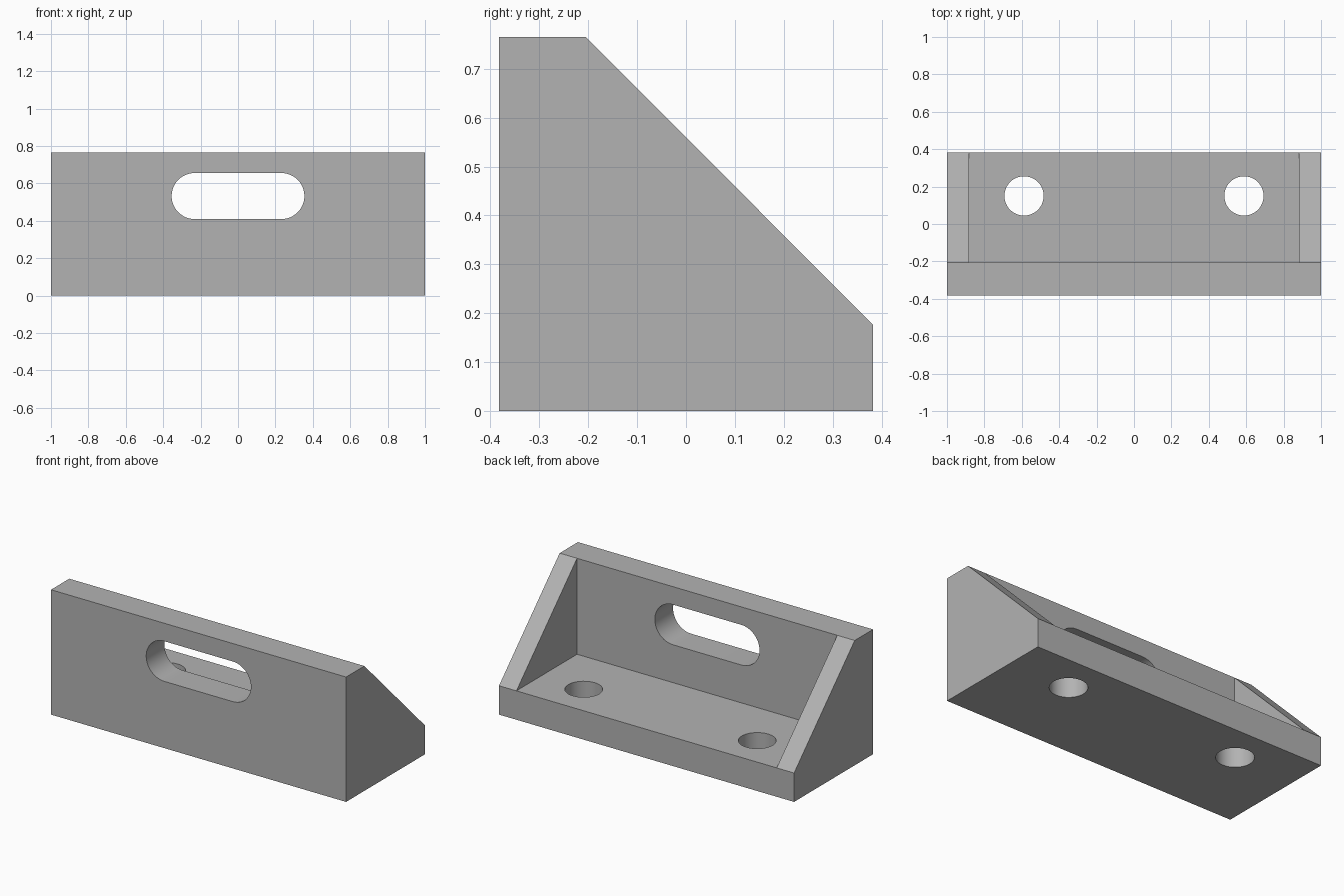
import bpy
import bmesh
import math
from mathutils import Matrix, Vector

cube = bpy.data.objects.get("Cube")
if cube:
    bpy.data.objects.remove(cube, do_unlink=True)

HALF, DEPTH, TOP = 1.0, 0.382, 0.765   # half length, half depth, height
WALL = 0.177                           # wall and floor thickness
INNER = 0.882                          # inside face of the end gussets

grey = bpy.data.materials.new("plain grey")
grey.use_nodes = True
colour = (0.45, 0.45, 0.45, 1)
grey.diffuse_color = colour
grey.node_tree.nodes["Principled BSDF"].inputs["Base Color"].default_value = colour


def prism(name, outline, direction):
    """Extrude a closed 3D outline along a direction."""
    bm = bmesh.new()
    face = bm.faces.new([bm.verts.new(p) for p in outline])
    side = bmesh.ops.extrude_face_region(bm, geom=[face])["geom"]
    moved = [v for v in side if isinstance(v, bmesh.types.BMVert)]
    bmesh.ops.translate(bm, verts=moved, vec=direction)
    bmesh.ops.recalc_face_normals(bm, faces=bm.faces)
    mesh = bpy.data.meshes.new(name)
    bm.to_mesh(mesh)
    bm.free()
    mesh.materials.append(grey)
    obj = bpy.data.objects.new(name, mesh)
    bpy.context.collection.objects.link(obj)
    return obj


def arc(radius, start, end, steps):
    return [(radius * math.cos(a), radius * math.sin(a))
            for a in (start + (end - start) * i / steps for i in range(steps + 1))]


# Angle bracket body with its sloping end profile
back, inside = DEPTH, -DEPTH + WALL
profile = [(-DEPTH, 0), (back, 0), (back, WALL), (inside, TOP), (-DEPTH, TOP)]
body = prism("bracket_body", [(-HALF, y, z) for y, z in profile], (2 * HALF, 0, 0))

# Pocket between the two gussets
pocket = [(-INNER, inside), (INNER, inside), (INNER, 1), (-INNER, 1)]
cutters = [prism("pocket_cutter", [(x, y, WALL) for x, y in pocket], (0, 0, 1))]

# Rounded slot through the upright wall
reach, radius, height = 0.232, 0.123, 0.532
slot = [(x + reach, z) for x, z in arc(radius, -math.pi / 2, math.pi / 2, 24)]
slot += [(-x, -z) for x, z in slot]
cutters.append(prism("slot_cutter", [(x, -0.6, z + height) for x, z in slot], (0, 0.6, 0)))

# Bolt holes through the floor
for label, x in (("right", -0.588), ("left", 0.588)):
    ring = arc(0.105, 0, 2 * math.pi, 48)[:-1]
    cutters.append(prism(label + "_hole_cutter",
                         [(x + a, 0.15 + b, -0.1) for a, b in ring], (0, 0, 0.5)))

for cutter in cutters:
    cutter.hide_render = True
    cutter.hide_set(True)
    cut = body.modifiers.new(cutter.name, "BOOLEAN")
    cut.operation, cut.solver, cut.object = "DIFFERENCE", "EXACT", cutter

# Apply the cuts, then smooth only the round bores
bpy.context.view_layer.objects.active = body
body.select_set(True)
for cut in list(body.modifiers):
    bpy.ops.object.modifier_apply(modifier=cut.name)
for cutter in cutters:
    bpy.data.objects.remove(cutter, do_unlink=True)
bpy.ops.object.shade_smooth_by_angle(angle=math.radians(30))
